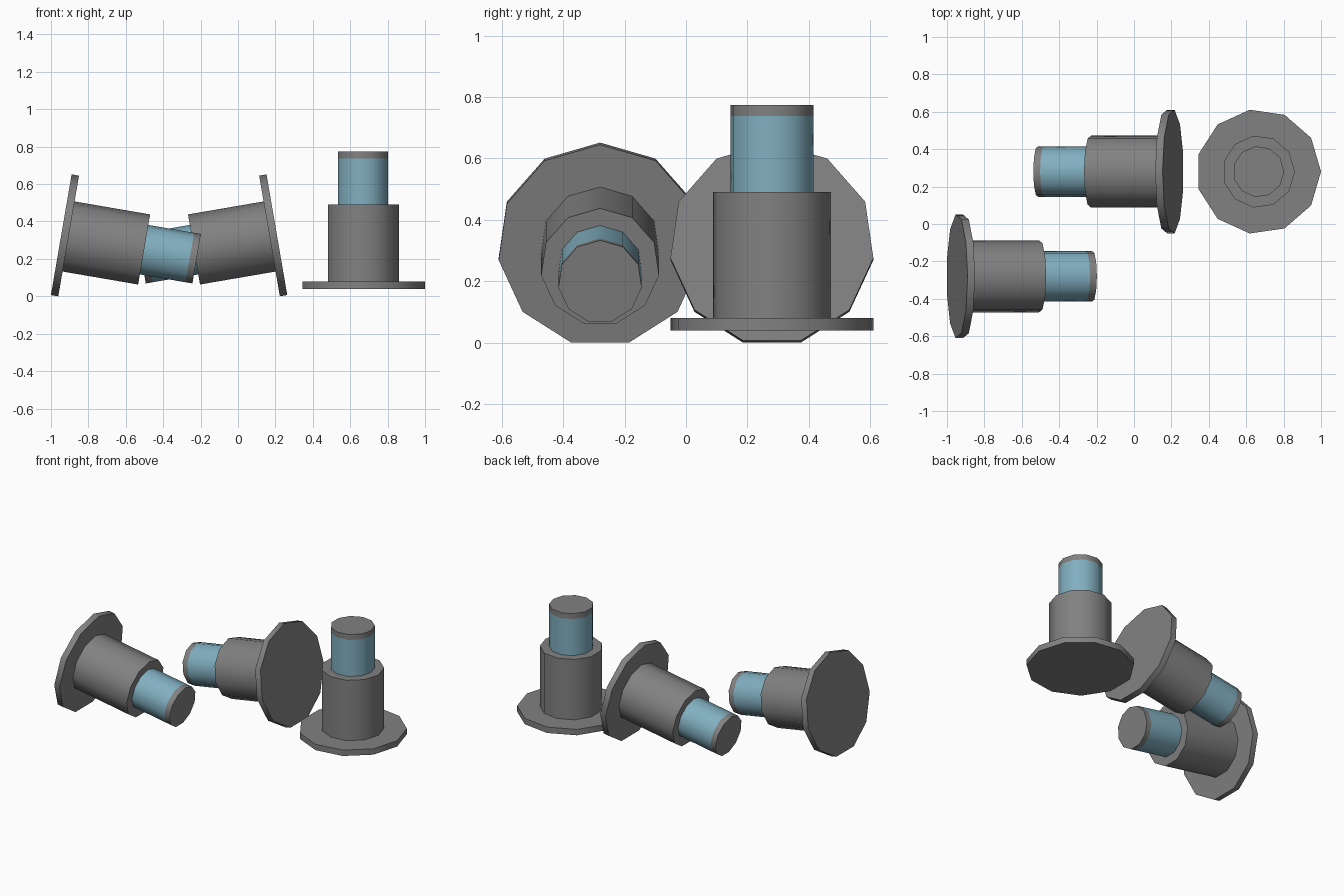
import bpy, bmesh, math
from mathutils import Matrix, Vector

if "Cube" in bpy.data.objects:
    bpy.data.objects.remove(bpy.data.objects["Cube"])

SIDES = 11
TILT = 0.17            # lean of the fallen pieces, radians
R_FLANGE, R_SLEEVE, R_PIN = 0.334, 0.194, 0.137
Z_FLANGE, Z_SLEEVE, Z_BAND, Z_TOP = 0.04, 0.45, 0.698, 0.735


def material(name, rgb):
    m = bpy.data.materials.new(name)
    m.diffuse_color = (*rgb, 1)
    m.use_nodes = True
    m.node_tree.nodes["Principled BSDF"].inputs["Base Color"].default_value = m.diffuse_color
    return m


grey = material("grey_metal", (0.22, 0.22, 0.22))
blue = material("pale_blue", (0.22, 0.43, 0.53))


def stepped_plug(name, matrix):
    """Flange, sleeve, blue pin and grey tip turned as one stepped profile."""
    profile = [(R_FLANGE, 0), (R_FLANGE, Z_FLANGE), (R_SLEEVE, Z_FLANGE),
               (R_SLEEVE, Z_SLEEVE), (R_PIN, Z_SLEEVE), (R_PIN, Z_BAND), (R_PIN, Z_TOP)]
    bm = bmesh.new()
    rings = []
    for r, z in profile:
        rings.append([bm.verts.new((r * math.cos(2 * math.pi * i / SIDES),
                                    r * math.sin(2 * math.pi * i / SIDES), z))
                      for i in range(SIDES)])
    for k, (lo, hi) in enumerate(zip(rings, rings[1:])):
        for i in range(SIDES):
            j = (i + 1) % SIDES
            f = bm.faces.new((lo[i], lo[j], hi[j], hi[i]))
            f.material_index = 1 if k == 4 else 0   # band of the pin is blue
    bm.faces.new(rings[0][::-1])
    bm.faces.new(rings[-1])
    mesh = bpy.data.meshes.new(name)
    bm.to_mesh(mesh)
    bm.free()
    mesh.materials.append(grey)
    mesh.materials.append(blue)
    ob = bpy.data.objects.new(name, mesh)
    bpy.context.collection.objects.link(ob)
    ob.matrix_world = matrix
    # smooth round walls, sharp steps
    bpy.ops.object.select_all(action='DESELECT')
    ob.select_set(True)
    bpy.context.view_layer.objects.active = ob
    bpy.ops.object.shade_smooth_by_angle(angle=math.radians(40))
    return ob


def rot(angle, axis):
    return Matrix.Rotation(angle, 4, axis)


lean = math.pi / 2 + TILT
# standing piece
stepped_plug("standing_plug", Matrix.Translation((0.666, 0.28, 0.04)))
# fallen piece pointing right
stepped_plug("left_fallen_plug",
             Matrix.Translation((-0.946, -0.28, 0.3226)) @ rot(lean, 'Y') @ rot(math.pi, 'Z'))
# fallen piece pointing left
stepped_plug("middle_fallen_plug",
             Matrix.Translation((0.209, 0.28, 0.3226)) @ rot(-lean, 'Y'))
